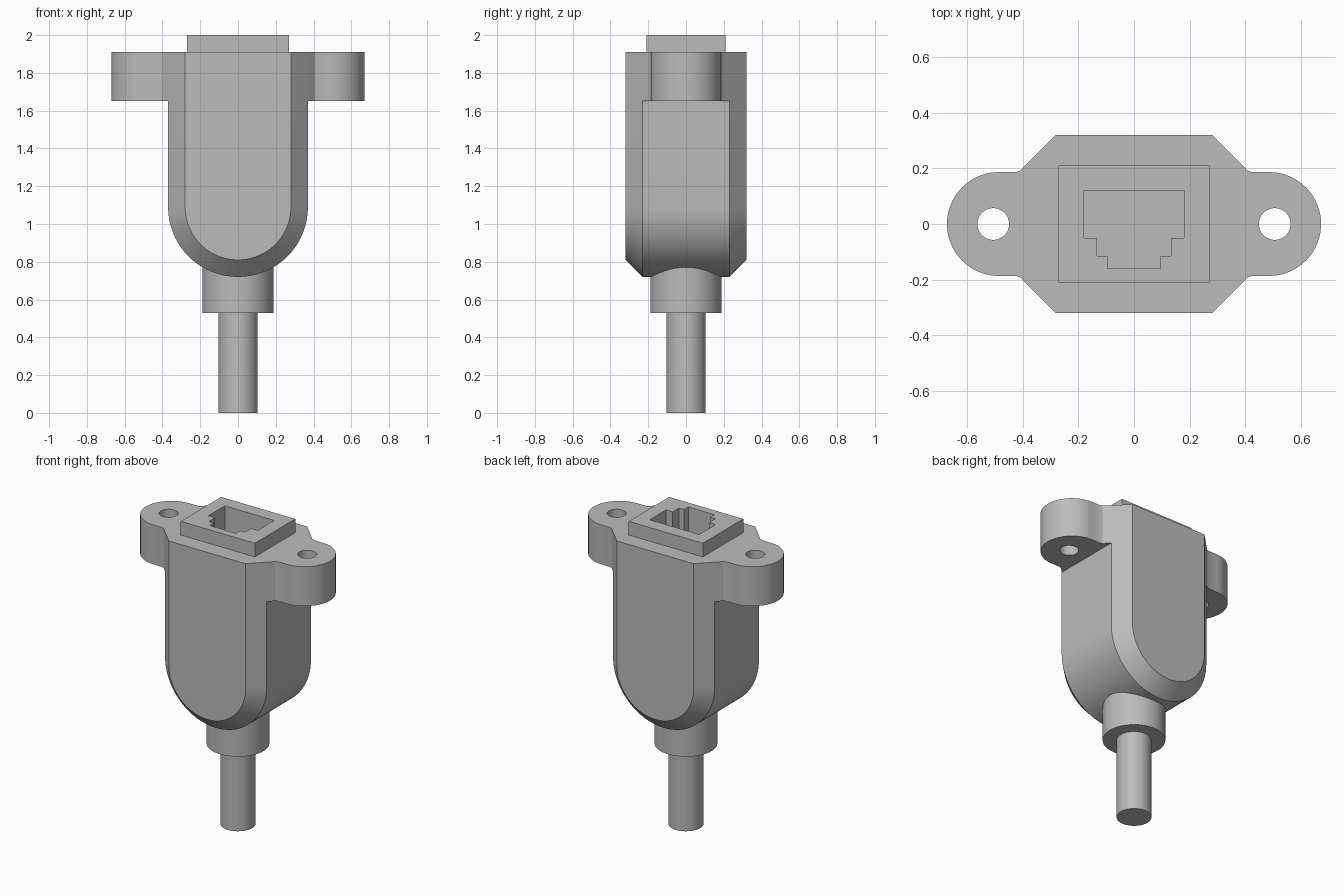
import bpy, bmesh, math
from mathutils import Vector

if "Cube" in bpy.data.objects:
    bpy.data.objects.remove(bpy.data.objects["Cube"], do_unlink=True)

grey = bpy.data.materials.new("plain grey")
grey.use_nodes = True
grey.diffuse_color = (0.5, 0.5, 0.5, 1)
grey.node_tree.nodes["Principled BSDF"].inputs["Base Color"].default_value = (0.5, 0.5, 0.5, 1)


def loft(name, loops):
    """Skin matching closed loops and cap both ends."""
    bm = bmesh.new()
    rings = [[bm.verts.new(p) for p in loop] for loop in loops]
    n = len(rings[0])
    for a, b in zip(rings, rings[1:]):
        for i in range(n):
            bm.faces.new((a[i], a[(i + 1) % n], b[(i + 1) % n], b[i]))
    bm.faces.new(rings[0])
    bm.faces.new(rings[-1])
    bmesh.ops.recalc_face_normals(bm, faces=bm.faces)
    mesh = bpy.data.meshes.new(name)
    bm.to_mesh(mesh)
    bm.free()
    mesh.materials.append(grey)
    ob = bpy.data.objects.new(name, mesh)
    bpy.context.collection.objects.link(ob)
    return ob


def prism(name, outline, z0, z1):
    return loft(name, [[Vector((x, y, z)) for x, y in outline] for z in (z0, z1)])


def arc(cx, cy, r, start, end, steps):
    angles = [math.radians(start + (end - start) * i / steps) for i in range(steps + 1)]
    return [(cx + r * math.cos(a), cy + r * math.sin(a)) for a in angles]


def circle(cx, r, n=64):
    return arc(cx, 0, r, 0, 360, n)[:-1]


def activate(ob):
    bpy.ops.object.select_all(action='DESELECT')
    ob.select_set(True)
    bpy.context.view_layer.objects.active = ob


def cut(ob, cutter):
    mod = ob.modifiers.new("cut", 'BOOLEAN')
    mod.operation, mod.solver, mod.object = 'DIFFERENCE', 'EXACT', cutter
    activate(ob)
    bpy.ops.object.modifier_apply(modifier=mod.name)


# Housing: a round-bottomed shell with chamfered front and back edges
TOP = 1.91
def shell_loop(r, y):
    pts = [(r, TOP)] + arc(0, 1.09, r, 0, -180, 40) + [(-r, TOP)]
    return [Vector((x, y, z)) for x, z in pts]

housing = loft("housing", [shell_loop(r, y) for r, y in
                           ((0.28, -0.32), (0.37, -0.23), (0.37, 0.23), (0.28, 0.32))])

# Raised rim round the socket
rim = prism("socket_rim", [(-0.27, -0.21), (0.27, -0.21), (0.27, 0.21), (-0.27, 0.21)], TOP, 2.0)

# Stepped socket opening, cut through rim and into the housing
half = [(0.18, 0.12), (0.18, -0.05), (0.132, -0.05), (0.132, -0.115), (0.095, -0.115), (0.095, -0.16)]
cutter = prism("socket_cutter", half + [(-x, y) for x, y in reversed(half)], 1.4, 2.1)
for ob in (housing, rim):
    cut(ob, cutter)
bpy.data.objects.remove(cutter, do_unlink=True)
parts = [housing, rim]

# Mounting ears with screw holes
root = [(0.37, -0.23), (0.395, -0.205), (0.405, -0.193), (0.42, -0.187)]
ear_outline = root + arc(0.485, 0, 0.186, -90, 90, 40) + [(x, -y) for x, y in reversed(root)]
for side, name in ((1, "left_ear"), (-1, "right_ear")):
    ear = prism(name, [(side * x, y) for x, y in ear_outline], 1.65, TOP)
    hole = prism("hole_cutter", circle(side * 0.505, 0.057, 40), 1.6, 2.0)
    cut(ear, hole)
    bpy.data.objects.remove(hole, do_unlink=True)
    parts.append(ear)

# Strain relief collar and cable
parts.append(prism("collar", circle(0, 0.187), 0.53, 0.79))
parts.append(prism("cable", circle(0, 0.104), 0.0, 0.54))

for ob in parts:
    activate(ob)
    bpy.ops.object.shade_smooth_by_angle(angle=math.radians(25))
